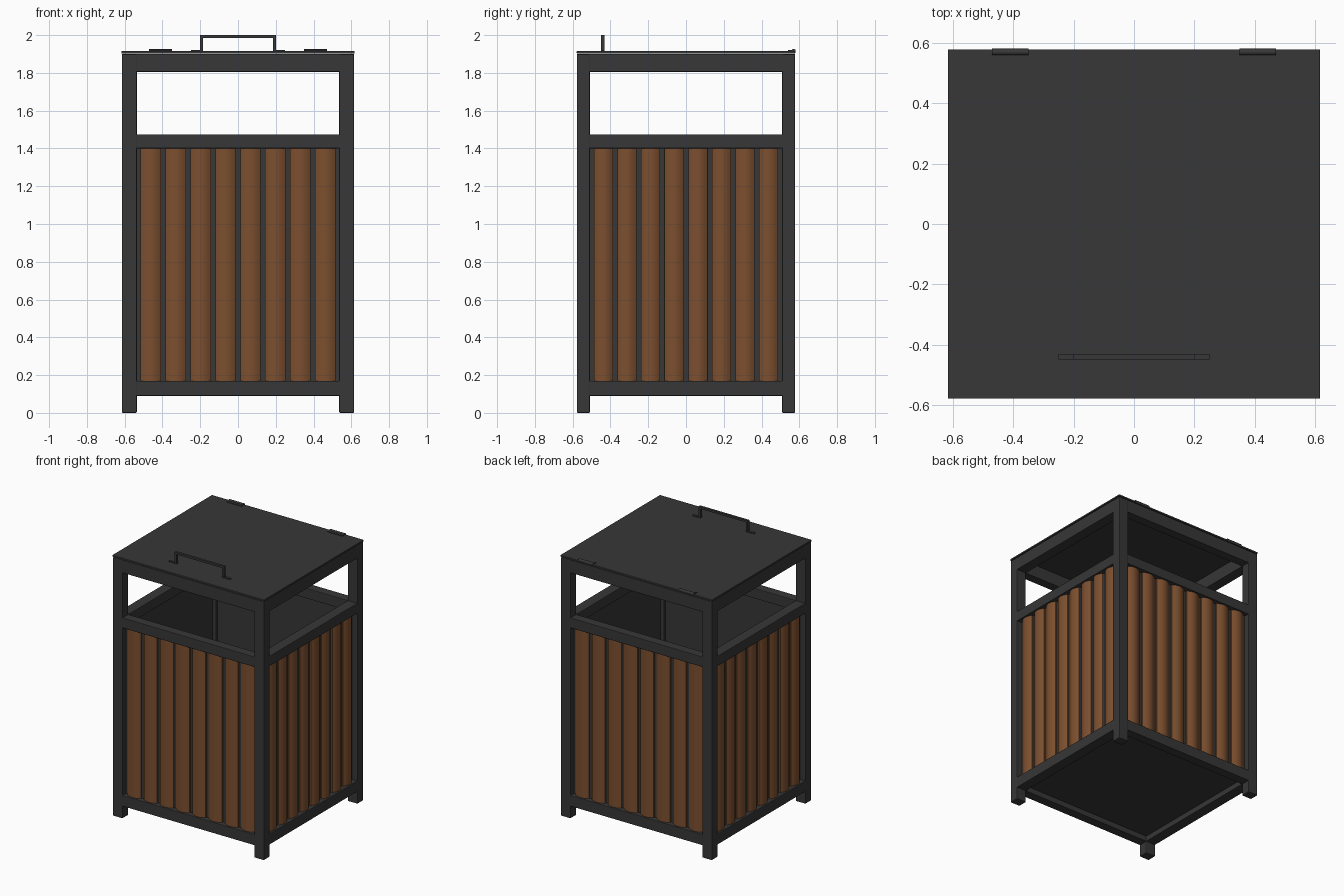
import bpy, bmesh, math

if "Cube" in bpy.data.objects:
    bpy.data.objects.remove(bpy.data.objects["Cube"])

HX, HY = 0.615, 0.578        # half width and half depth
PX, PY = 0.08, 0.07          # post thickness


def material(name, rgb):
    m = bpy.data.materials.new(name)
    m.diffuse_color = (*rgb, 1)
    m.use_nodes = True
    m.node_tree.nodes["Principled BSDF"].inputs["Base Color"].default_value = m.diffuse_color
    return m


DARK = material("charcoal_metal", (0.038, 0.038, 0.038))
WOOD = material("brown_wood", (0.2, 0.078, 0.028))


def finish(bm, name, mat):
    bmesh.ops.recalc_face_normals(bm, faces=bm.faces[:])
    me = bpy.data.meshes.new(name)
    bm.to_mesh(me)
    bm.free()
    me.materials.append(mat)
    ob = bpy.data.objects.new(name, me)
    bpy.context.collection.objects.link(ob)
    return ob


def box(name, lo, hi, mat=DARK, bevel=0.0):
    bm = bmesh.new()
    bmesh.ops.create_cube(bm, size=1)
    for v in bm.verts:
        for i in range(3):
            a, b = sorted((lo[i], hi[i]))
            v.co[i] = (a + b) / 2 + v.co[i] * (b - a)
    ob = finish(bm, name, mat)
    if bevel:
        mod = ob.modifiers.new("soft_edges", 'BEVEL')
        mod.width, mod.segments = bevel, 2
    return ob


def place(side, u, d):
    """Point at u along a side and d inward from its outer face."""
    return {"front": (u, -HY + d), "back": (-u, HY - d),
            "right": (HX - d, u), "left": (-HX + d, -u)}[side]


def side_box(name, side, u, d0, d1, z0, z1, bevel=0.0):
    return box(name, (*place(side, -u, d0), z0), (*place(side, u, d1), z1), DARK, bevel)


def prism(bm, pts, z0, z1):
    f = bm.faces.new([bm.verts.new((x, y, z0)) for x, y in pts])
    r = bmesh.ops.extrude_face_region(bm, geom=[f])
    for v in r["geom"]:
        if isinstance(v, bmesh.types.BMVert):
            v.co.z = z1


def smooth(ob):
    bpy.ops.object.select_all(action='DESELECT')
    ob.select_set(True)
    bpy.context.view_layer.objects.active = ob
    bpy.ops.object.shade_smooth_by_angle(angle=math.radians(35))


# corner posts
for sx in (-1, 1):
    for sy in (-1, 1):
        box(f"corner_post_{'left' if sx < 0 else 'right'}_{'front' if sy < 0 else 'back'}",
            (sx * HX, sy * HY, 0), (sx * (HX - PX), sy * (HY - PY), 1.9), DARK, 0.006)

# rails, backing panel and curved slats on each side
for side in ("front", "back", "right", "left"):
    wide = side in ("front", "back")
    u = HX - PX + 0.01 if wide else HY - PY + 0.01
    t = PY if wide else PX
    for rail, z0, z1 in (("bottom", 0.09, 0.17), ("middle", 1.4, 1.475), ("top", 1.805, 1.9)):
        side_box(f"{side}_{rail}_rail", side, u, 0.001, t, z0, z1, 0.004)
    side_box(f"{side}_backing_panel", side, u, 0.042, 0.052, 0.15, 1.42)
    pitch, w = (0.132, 0.108) if wide else (0.125, 0.1)
    bm = bmesh.new()
    for i in range(8):
        c = (i - 3.5) * pitch
        pts = [place(side, c - w / 2, 0.045), place(side, c + w / 2, 0.045)]
        for k in range(9):
            s = 1 - k / 4
            pts.append(place(side, c + s * w / 2, 0.012 + 0.02 * s * s))
        prism(bm, pts, 0.165, 1.405)
    smooth(finish(bm, f"{side}_slats", WOOD))

# floor and lid
box("floor_panel", (-HX + 0.03, -HY + 0.03, 0.13), (HX - 0.03, HY - 0.03, 0.15))
box("lid", (-HX - 0.002, -HY - 0.001, 1.903), (HX + 0.002, HY + 0.001, 1.916), DARK, 0.003)

# handle made of a bar, two legs and two feet
y0, y1 = -0.449, -0.431
box("handle_bar", (-0.2, y0, 1.985), (0.2, y1, 2.0))
for s, n in ((-1, "left"), (1, "right")):
    box(f"handle_leg_{n}", (s * 0.185, y0, 1.91), (s * 0.2, y1, 2.0))
    box(f"handle_foot_{n}", (s * 0.185, y0, 1.914), (s * 0.25, y1, 1.922))

# hinges at the back edge: leaf plate and barrel
for s, n in ((-1, "left"), (1, "right")):
    box(f"hinge_leaf_{n}", (s * 0.35, 0.54, 1.912), (s * 0.47, 0.575, 1.92))
    bm = bmesh.new()
    bmesh.ops.create_cone(bm, cap_ends=True, segments=16, radius1=0.011, radius2=0.011, depth=0.12)
    for v in bm.verts:
        x, y, z = v.co
        v.co = (z + s * 0.41, 0.57 + y, 1.916 + x)
    smooth(finish(bm, f"hinge_barrel_{n}", DARK))
